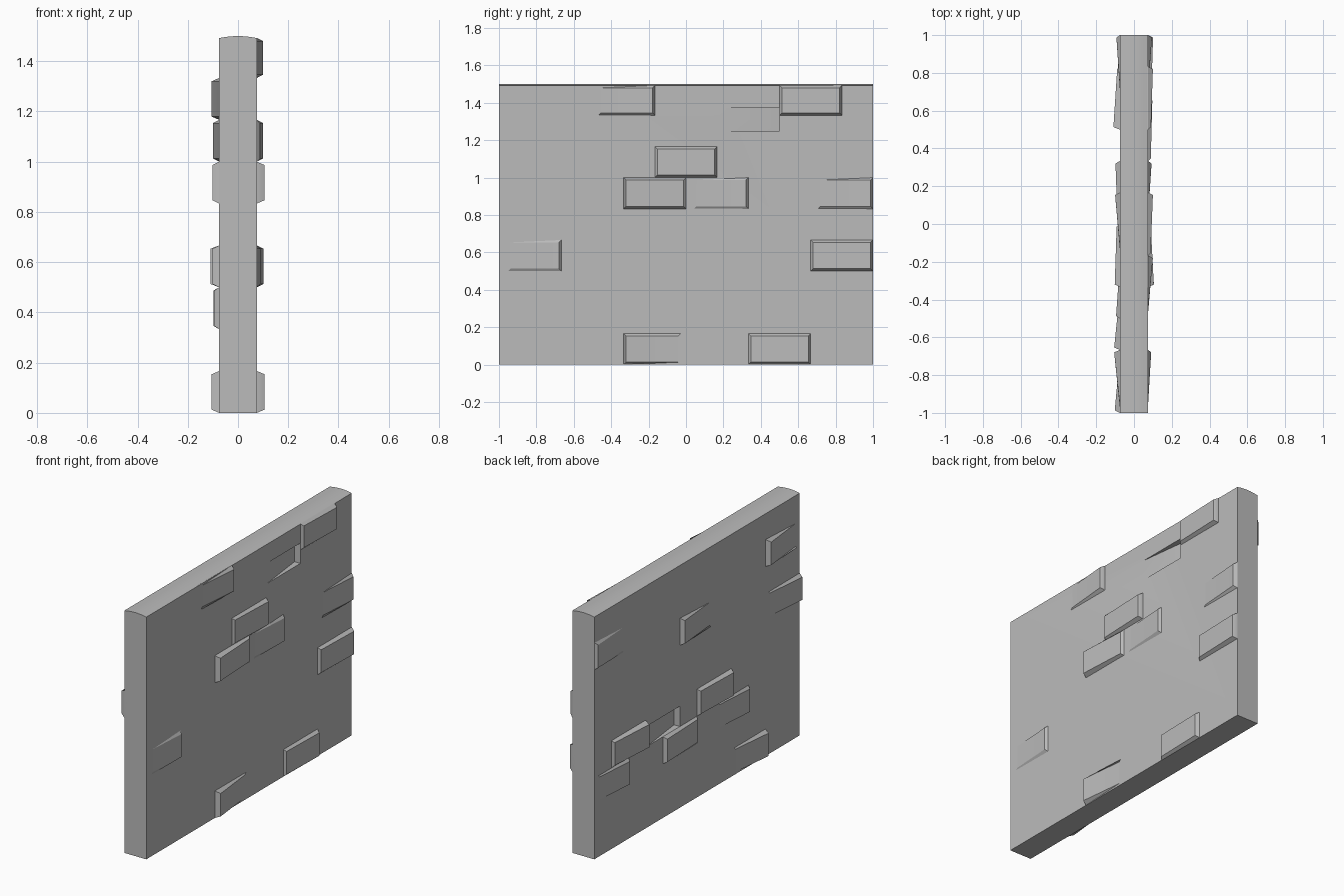
import bpy, bmesh, math

HALF, LENGTH, TOP = 0.075, 1.0, 1.5
COURSE, BRICK = 1 / 6, 1 / 3
EDGE = 0.013

cube = bpy.data.objects.get("Cube")
if cube:
    bpy.data.objects.remove(cube, do_unlink=True)

stone = bpy.data.materials.new("stone_grey")
stone.use_nodes = True
grey = (0.5, 0.5, 0.5, 1)
stone.diffuse_color = grey
stone.node_tree.nodes["Principled BSDF"].inputs["Base Color"].default_value = grey


def loft(name, loops):
    """Closed solid through matching loops of points."""
    bm = bmesh.new()
    rings = [[bm.verts.new(p) for p in loop] for loop in loops]
    for a, b in zip(rings, rings[1:]):
        n = len(a)
        for i in range(n):
            j = (i + 1) % n
            bm.faces.new((a[i], a[j], b[j], b[i]))
    bm.faces.new(rings[0])
    bm.faces.new(rings[-1])
    bmesh.ops.recalc_face_normals(bm, faces=bm.faces)
    mesh = bpy.data.meshes.new(name)
    bm.to_mesh(mesh)
    bm.free()
    mesh.materials.append(stone)
    obj = bpy.data.objects.new(name, mesh)
    bpy.context.collection.objects.link(obj)
    return obj


def select(obj):
    bpy.ops.object.select_all(action="DESELECT")
    obj.select_set(True)
    bpy.context.view_layer.objects.active = obj


def smooth(obj):
    select(obj)
    bpy.ops.object.shade_smooth_by_angle(angle=math.radians(30))


def rect(side, y0, y1, z0, z1, x0, x1):
    """Rectangle facing sideways, at distance x0 on its y0 edge and x1 on y1."""
    return [(side * x0, y0, z0), (side * x1, y1, z0),
            (side * x1, y1, z1), (side * x0, y0, z1)]


def brick(name, side, y0, row, h0, h1):
    """Chamfered brick rising h0 at its front end and h1 at its back end."""
    y1, z0 = y0 + BRICK, row * COURSE
    z1 = min(z0 + COURSE, TOP - 0.007)
    root, face = HALF - 0.02, HALF
    smooth(loft(name, [
        rect(side, y0, y1, z0, z1, root, root),
        rect(side, y0, y1, z0, z1, min(face, face + h0), min(face, face + h1)),
        rect(side, y0 + EDGE, y1 - EDGE, z0 + EDGE, z1 - EDGE, face + h0, face + h1)]))


# Wall slab with a gently arched top
profile = [(-HALF, 0), (HALF, 0)]
for i in range(9):
    t = 1 - i / 4
    profile.append((HALF * t, TOP - 0.008 * t * t))
wall = loft("wall", [[(x, y, z) for x, z in profile] for y in (-LENGTH, LENGTH)])

# Sunken bricks: wedge pockets, deep at one end
for side, y0, z0, d0, d1 in ((1, BRICK / 2, 1.25, -0.001, 0.04),
                             (-1, BRICK / 2, 0.5, 0.04, -0.001)):
    y1, z1 = y0 + BRICK, z0 + 0.125
    cutter = loft("pocket_cutter", [
        rect(side, y0, y1, z0, z1, HALF - d0, HALF - d1),
        rect(side, y0, y1, z0, z1, HALF + 0.05, HALF + 0.05)])
    cutter.hide_render = True
    cut = wall.modifiers.new("pocket", "BOOLEAN")
    cut.operation, cut.solver, cut.object = "DIFFERENCE", "EXACT", cutter
    select(wall)
    bpy.ops.object.modifier_apply(modifier=cut.name)
    bpy.data.objects.remove(cutter, do_unlink=True)
smooth(wall)

# Raised bricks: start in brick lengths, course, front rise, back rise
LOW = -0.003
left_bricks = [
    (-1.5, 8, LOW, 0.025), (1.5, 8, 0.015, 0.025),
    (-0.5, 6, 0.013, 0.025), (-1, 5, 0.03, 0.014), (0, 5, LOW, 0.018),
    (2, 5, LOW, 0.02), (-3, 3, LOW, 0.016), (2, 3, 0.016, 0.026),
    (-1, 0, 0.031, LOW), (1, 0, 0.014, 0.022)]
right_bricks = [
    (-3, 7, LOW, 0.03), (2, 7, LOW, 0.018), (-0.5, 6, LOW, 0.025),
    (-3, 5, 0.027, LOW), (-1, 3, 0.027, 0.017), (1.5, 3, 0.034, 0.014),
    (0, 2, 0.012, 0.023), (-1.5, 2, 0.02, LOW), (2, 2, 0.02, LOW),
    (-2, 0, 0.03, LOW)]
for label, side, bricks in (("left", 1, left_bricks), ("right", -1, right_bricks)):
    for i, (start, row, h0, h1) in enumerate(bricks, 1):
        brick(f"{label}_brick_{i}", side, start * BRICK, row, h0, h1)
